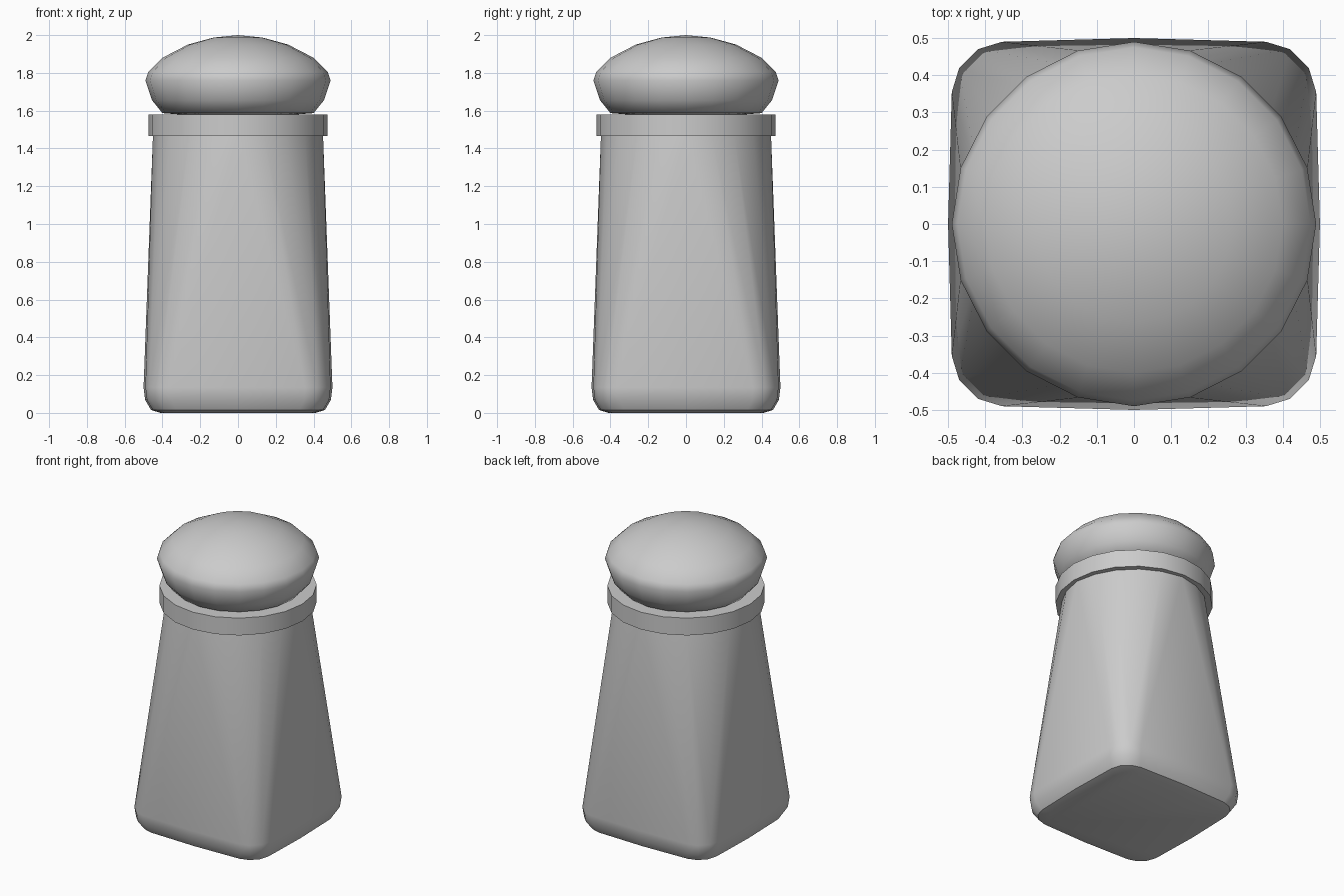
import bpy, bmesh, math

if "Cube" in bpy.data.objects:
    bpy.data.objects.remove(bpy.data.objects["Cube"])

SIDES = 20


def finish(name, bm, angle=35):
    bmesh.ops.recalc_face_normals(bm, faces=bm.faces)
    mesh = bpy.data.meshes.new(name)
    bm.to_mesh(mesh)
    bm.free()
    obj = bpy.data.objects.new(name, mesh)
    bpy.context.collection.objects.link(obj)
    bpy.ops.object.select_all(action='DESELECT')
    obj.select_set(True)
    bpy.context.view_layer.objects.active = obj
    bpy.ops.object.shade_smooth_by_angle(angle=math.radians(angle))
    return obj


def rotate_quarter(points):
    """Repeat one quadrant of a cross-section four times."""
    ring = []
    for _ in range(4):
        ring += points
        points = [(-y, x) for x, y in points]
    return ring


def lathe(name, profile, angle=35):
    """Turn (radius, z) points around z; radius 0 becomes a pole."""
    bm = bmesh.new()
    rings = []
    for r, z in profile:
        if r == 0:
            rings.append([bm.verts.new((0, 0, z))] * SIDES)
        else:
            rings.append([bm.verts.new((r * math.cos(math.tau * i / SIDES),
                                        r * math.sin(math.tau * i / SIDES), z))
                          for i in range(SIDES)])
    for low, high in zip(rings, rings[1:]):
        for i in range(SIDES):
            j = (i + 1) % SIDES
            corners = list(dict.fromkeys((low[i], low[j], high[j], high[i])))
            bm.faces.new(corners)
    for ring in (rings[0], rings[-1]):
        if ring[0] is not ring[1]:
            bm.faces.new(ring)
    return finish(name, bm, angle)


# Body: rounded square foot tapering to a nearly round neck
foot = rotate_quarter([(0.5, 0), (0.49, 0.355), (0.47, 0.42),
                       (0.42, 0.47), (0.355, 0.49)])
neck = rotate_quarter([(0.45, 0), (0.42, 0.135), (0.355, 0.255),
                       (0.255, 0.355), (0.135, 0.42)])
bm = bmesh.new()
for scale, z in ((0.82, 0), (0.92, 0.015), (0.983, 0.068), (1.0, 0.135)):
    for x, y in foot:
        bm.verts.new((x * scale, y * scale, z))
for x, y in neck:
    bm.verts.new((x, y, 1.475))
hull = bmesh.ops.convex_hull(bm, input=bm.verts)
unused = [v for v in bm.verts if not v.link_faces]
bmesh.ops.delete(bm, geom=unused, context='VERTS')
finish("body", bm, 32)

# Collar band
lathe("collar", [(0.475, 1.465), (0.475, 1.58)])

# Domed cap
lathe("cap", [(0.27, 1.577), (0.40, 1.587), (0.455, 1.655), (0.49, 1.76),
              (0.475, 1.805), (0.40, 1.88), (0.265, 1.95), (0.13, 1.987),
              (0, 2.0)], 50)
